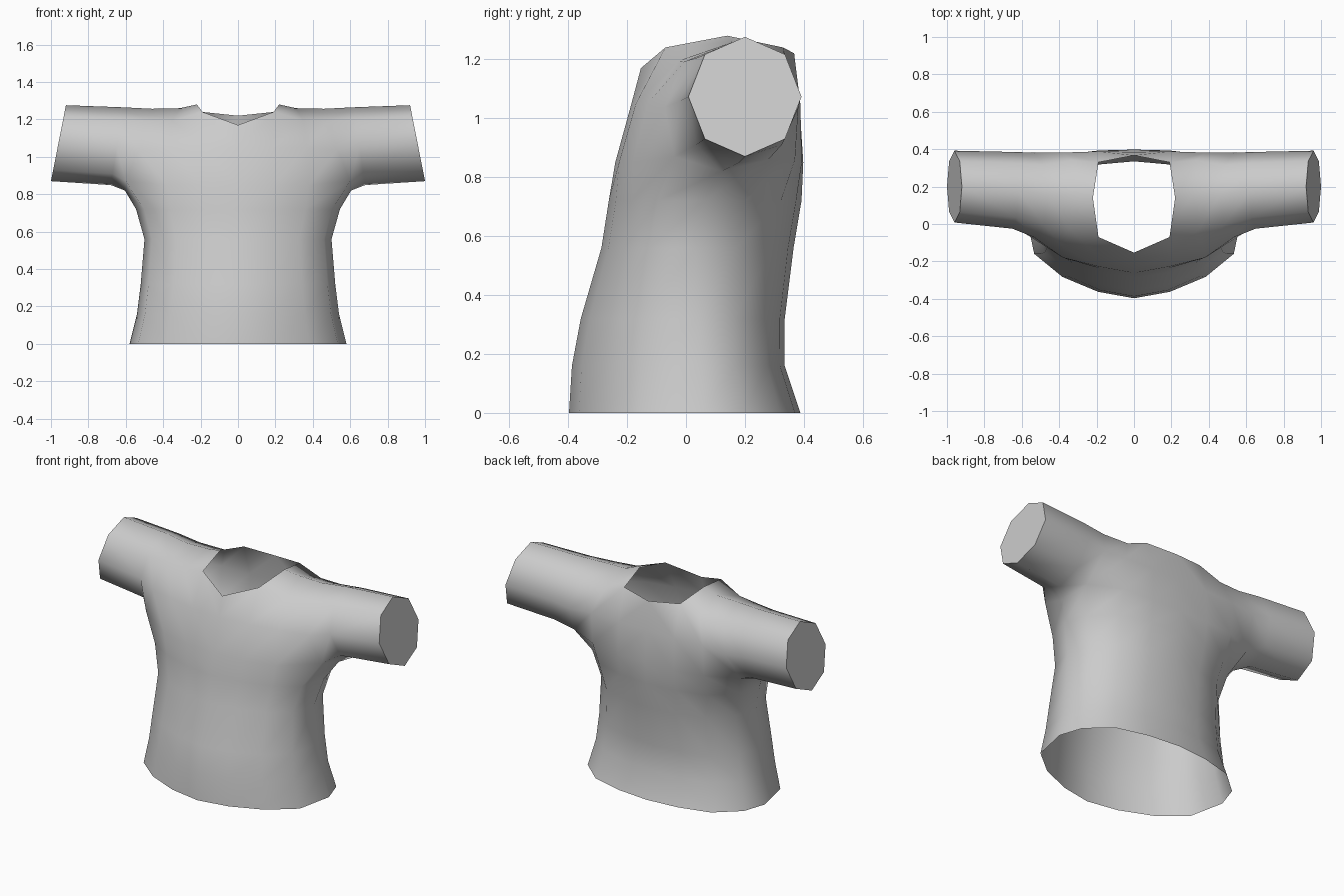
import bpy, bmesh
from math import sin, cos, pi, radians

if "Cube" in bpy.data.objects:
    bpy.data.objects.remove(bpy.data.objects["Cube"])

bm = bmesh.new()
V = lambda x, y, z: bm.verts.new((x, y, z))

# Half torso rings, front centre round to back centre: z, half width, front y, back y, side y
WIDE = [0, 0.33, 0.66, 0.92, 1, 0.92, 0.68, 0.35, 0]
DEEP = [1, 0.925, 0.75, 0.48, 0, 0.42, 0.79, 0.945, 1]

def torso_ring(z, w, front, back, side):
    return [V(w * WIDE[k], side + ((front if k < 4 else back) - side) * DEEP[k], z)
            for k in range(9)]

rings = [torso_ring(*r) for r in [
    (0.00, 0.58, -0.397, 0.388, 0.06),
    (0.16, 0.54, -0.387, 0.335, 0.05),
    (0.32, 0.52, -0.357, 0.335, 0.04),
    (0.56, 0.50, -0.287, 0.365, 0.03),
    (0.72, 0.545, -0.262, 0.392, 0.06)]]

# Chest strips: front armpit level, over the shoulder, to back armpit level
centre = [V(*p) for p in [(0, -.24, .85), (0, -.185, 1.05), (0, -.153, 1.17)]]
centre += [None] + [V(*p) for p in [(0, .367, 1.22), (0, .385, 1.05), (0, .398, .85)]]
neck = [V(*p) for p in [(.19, -.227, .85), (.19, -.17, 1.05), (.19, -.07, 1.24), (.22, .14, 1.28),
                        (.19, .33, 1.24), (.19, .388, 1.05), (.19, .393, .85)]]
shoulder = [V(*p) for p in [(.38, -.18, .85), (.37, -.13, 1.05), (.35, -.025, 1.195), (.31, .155, 1.26),
                            (.33, .34, 1.18), (.38, .382, 1.05), (.38, .37, .86)]]

# Sleeve octagons, same row order plus an underarm point at the end
def sleeve_loop(x_top, x_bot, yc, zc, ry, rz):
    loop = []
    for k in range(8):
        a = (k + 1) * pi / 4
        x = (x_top + x_bot) / 2 + (x_bot - x_top) / 2 * cos(a)
        loop.append(V(x, yc - ry * sin(a), zc - rz * cos(a)))
    return loop

sleeve = [sleeve_loop(0.46, 0.605, 0.155, 1.037, 0.227, 0.22),
          sleeve_loop(0.62, 0.68, 0.18, 1.057, 0.205, 0.208),
          sleeve_loop(0.92, 1.00, 0.20, 1.073, 0.192, 0.203)]
arm = sleeve[0]

# Pull the underarm corners into the body
arm[0].co = (.60, -.04, .87)
arm[7].co = (.605, .12, .82)
arm[6].co = (.57, .28, .86)

def bridge(a, b, closed=False):
    n = len(a)
    for i in range(n if closed else n - 1):
        q = (a[i], b[i], b[(i + 1) % n], a[(i + 1) % n])
        if None not in q:
            bm.faces.new(q)

rings.append([centre[0], neck[0], shoulder[0], arm[0], arm[7], arm[6],
              shoulder[6], neck[6], centre[6]])
for a, b in zip(rings, rings[1:]):
    bridge(a, b)
for a, b in [(centre, neck), (neck, shoulder), (shoulder, arm[:7])]:
    bridge(a, b)
for a, b in zip(sleeve, sleeve[1:]):
    bridge(a, b, True)
bm.faces.new(sleeve[-1])

# Mirror to the other side
bmesh.ops.mirror(bm, geom=bm.verts[:] + bm.edges[:] + bm.faces[:], axis='X', merge_dist=0.001)
bmesh.ops.recalc_face_normals(bm, faces=bm.faces[:])
if sum(f.normal.dot(f.calc_center_median().xy.to_3d()) for f in bm.faces) < 0:
    bmesh.ops.reverse_faces(bm, faces=bm.faces[:])

mesh = bpy.data.meshes.new("shirt")
bm.to_mesh(mesh)
bm.free()
shirt = bpy.data.objects.new("shirt", mesh)
bpy.context.collection.objects.link(shirt)
bpy.context.view_layer.objects.active = shirt
shirt.select_set(True)
bpy.ops.object.shade_smooth_by_angle(angle=radians(60))
